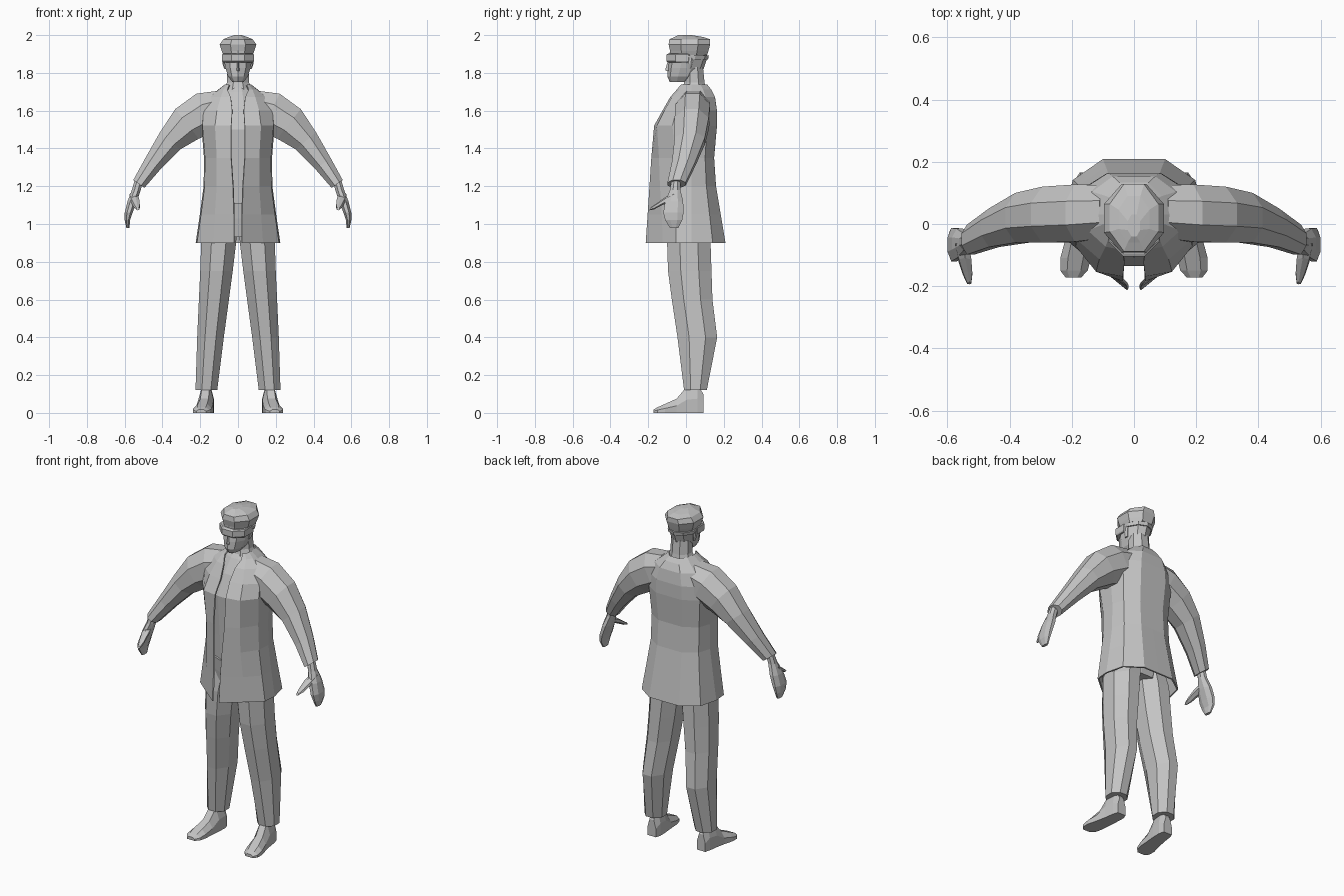
import bpy, bmesh, math
from mathutils import Vector

grey = bpy.data.materials.new("plain_grey")
grey.diffuse_color = (0.55, 0.55, 0.55, 1)


def loft(name, rings, mirror=False, closed=True, thickness=0):
    """Skin a list of equal-length point rings; closed rings get end caps."""
    bm = bmesh.new()
    vs = [[bm.verts.new(p) for p in ring] for ring in rings]
    n = len(vs[0])
    for a, b in zip(vs, vs[1:]):
        for i in range(n if closed else n - 1):
            j = (i + 1) % n
            bm.faces.new((a[i], a[j], b[j], b[i]))
    if closed:
        bm.faces.new(vs[0][::-1])
        bm.faces.new(vs[-1])
    bmesh.ops.recalc_face_normals(bm, faces=bm.faces)
    mesh = bpy.data.meshes.new(name)
    bm.to_mesh(mesh)
    bm.free()
    mesh.materials.append(grey)
    ob = bpy.data.objects.new(name, mesh)
    bpy.context.collection.objects.link(ob)
    if mirror:
        ob.modifiers.new("mirror", 'MIRROR')
    if thickness:
        solid = ob.modifiers.new("thickness", 'SOLIDIFY')
        solid.thickness = thickness
        solid.offset = 0
    return ob


def ring(c, a, b, n=8):
    """Polygon ring around c with half-axes a and b, flat sides facing the axes."""
    k = 1 / math.cos(math.pi / n)
    c, a, b = Vector(c), Vector(a) * k, Vector(b) * k
    ang = [(i + 0.5) * 2 * math.pi / n for i in range(n)]
    return [c + a * math.cos(t) + b * math.sin(t) for t in ang]


def level(z, x0, x1, y0, y1, n=8):
    """Horizontal ring filling the given box."""
    return ring(((x0 + x1) / 2, (y0 + y1) / 2, z), ((x1 - x0) / 2, 0, 0), (0, (y1 - y0) / 2, 0), n)


def centred(rows, n=8):
    return [level(z, -w, w, y0, y1, n) for z, w, y0, y1 in rows]


# open coat: half outline from front edge to centre back, mirrored
coat = []
for z, xo, yf, xm, ym, w, ys, yb in [
        (0.90, .020, -.210, .13, -.12, .220, -.05, .205),
        (1.05, .020, -.200, .12, -.125, .198, -.05, .180),
        (1.20, .025, -.190, .11, -.135, .178, -.05, .155),
        (1.35, .035, -.180, .11, -.14, .176, -.055, .145),
        (1.52, .035, -.165, .12, -.15, .190, -.07, .160),
        (1.60, .030, -.120, .11, -.11, .185, -.05, .160),
        (1.67, .038, -.080, .09, -.07, .150, -.02, .150),
        (1.71, .055, -.045, .075, -.03, .100, 0, .130),
        (1.735, .045, -.025, .055, -.015, .068, .01, .110)]:
    coat.append([(xo, yf, z), (xm, ym, z), (w * .97, ys, z), (w, .03, z),
                 (w * .88, yb * .68, z), (w * .45, yb, z), (0, yb, z)])
loft("coat", coat, mirror=True, closed=False, thickness=.008)

# shirt, waist and neck
loft("shirt", centred([(1.08, .14, -.11, .11), (1.25, .14, -.12, .11), (1.50, .15, -.135, .12),
                       (1.62, .12, -.085, .12), (1.70, .085, -.035, .11), (1.73, .06, -.01, .1)], 12))
loft("waist", centred([(.93, .15, -.09, .11), (1.03, .155, -.11, .12), (1.11, .148, -.122, .115)], 12))
loft("neck", centred([(1.66, .085, -.03, .11), (1.71, .075, -.02, .105),
                      (1.75, .058, -.01, .098), (1.83, .056, -.01, .09)]))

# sleeves: rings square to the arm's path (x, z, radius, y, depth)
path = [(.08, 1.625, .085, .04, .085), (.17, 1.59, .112, .035, .092), (.27, 1.53, .10, .03, .090),
        (.36, 1.44, .07, .02, .080), (.45, 1.32, .05, -.012, .062), (.525, 1.212, .036, -.05, .048)]
sleeve = []
for i, (x, z, r, y, d) in enumerate(path):
    p, q = path[max(i - 1, 0)], path[min(i + 1, len(path) - 1)]
    nrm = Vector((p[1] - q[1], 0, q[0] - p[0])).normalized()
    sleeve.append(ring((x, y, z), nrm * r, (0, d, 0)))
loft("sleeves", sleeve, mirror=True)

# hands and thumbs
loft("hands", [level(*r) for r in [
    (1.24, .500, .545, -.075, -.03), (1.18, .515, .562, -.085, -.03), (1.12, .535, .585, -.11, -.015),
    (1.06, .558, .600, -.12, -.013), (1.02, .572, .600, -.11, -.02), (.98, .574, .591, -.085, -.04)]],
    mirror=True)
loft("thumbs", [ring(c, (r, 0, 0), (0, r * .5, r), 6) for c, r in [
    ((.553, -.07, 1.145), .022), ((.543, -.12, 1.12), .020),
    ((.535, -.16, 1.095), .015), ((.530, -.19, 1.08), .007)]], mirror=True)

# trouser legs
loft("trouser_legs", [level(*r) for r in [
    (1.02, .003, .155, -.085, .115), (.90, .010, .195, -.10, .13), (.75, .028, .20, -.095, .135),
    (.60, .048, .207, -.075, .14), (.40, .075, .216, -.045, .165), (.12, .11, .225, -.01, .11)]],
    mirror=True)

# feet: flat-soled sections from heel to toe (y, centre x, half width, height)
loft("feet", [[(x - w, y, 0), (x + w, y, 0), (x + w, y, h * .5), (x + w * .5, y, h),
               (x - w * .5, y, h), (x - w, y, h * .5)] for y, x, w, h in [
    (.092, .165, .028, .10), (.06, .165, .037, .15), (.005, .17, .04, .14), (-.05, .178, .043, .075),
    (-.11, .188, .049, .048), (-.15, .193, .044, .03), (-.172, .195, .025, .018)]], mirror=True)

# head, nose and ears
loft("head", centred([(1.752, .03, -.083, .02), (1.78, .052, -.095, .06), (1.825, .066, -.092, .09),
                      (1.87, .074, -.085, .105), (1.92, .076, -.08, .11)], 10))
loft("nose", [[(-w, y, z), (w, y, z), (0, y - d, z)] for w, y, z, d in [
    (.017, -.08, 1.806, .014), (.015, -.08, 1.815, .030), (.008, -.08, 1.865, .016)]])
loft("ears", [level(z, .06, x, .005, y) for z, x, y in [
    (1.82, .072, .025), (1.85, .083, .035), (1.88, .083, .04)]], mirror=True)

# goggles with a strap
loft("goggles", centred([(1.855, .080, -.095, .05), (1.862, .084, -.104, .06),
                         (1.897, .084, -.104, .06), (1.902, .080, -.095, .05)]))
loft("goggle_strap", centred([(1.872, .080, -.08, .112), (1.892, .083, -.08, .116)], 10))

# soft cap with a bulging crown
loft("cap", centred([(1.895, .078, -.082, .112), (1.915, .086, -.084, .118), (1.95, .097, -.092, .128),
                     (1.978, .078, -.088, .128), (1.99, .05, -.06, .09), (2.0, .02, -.04, .03)]))
